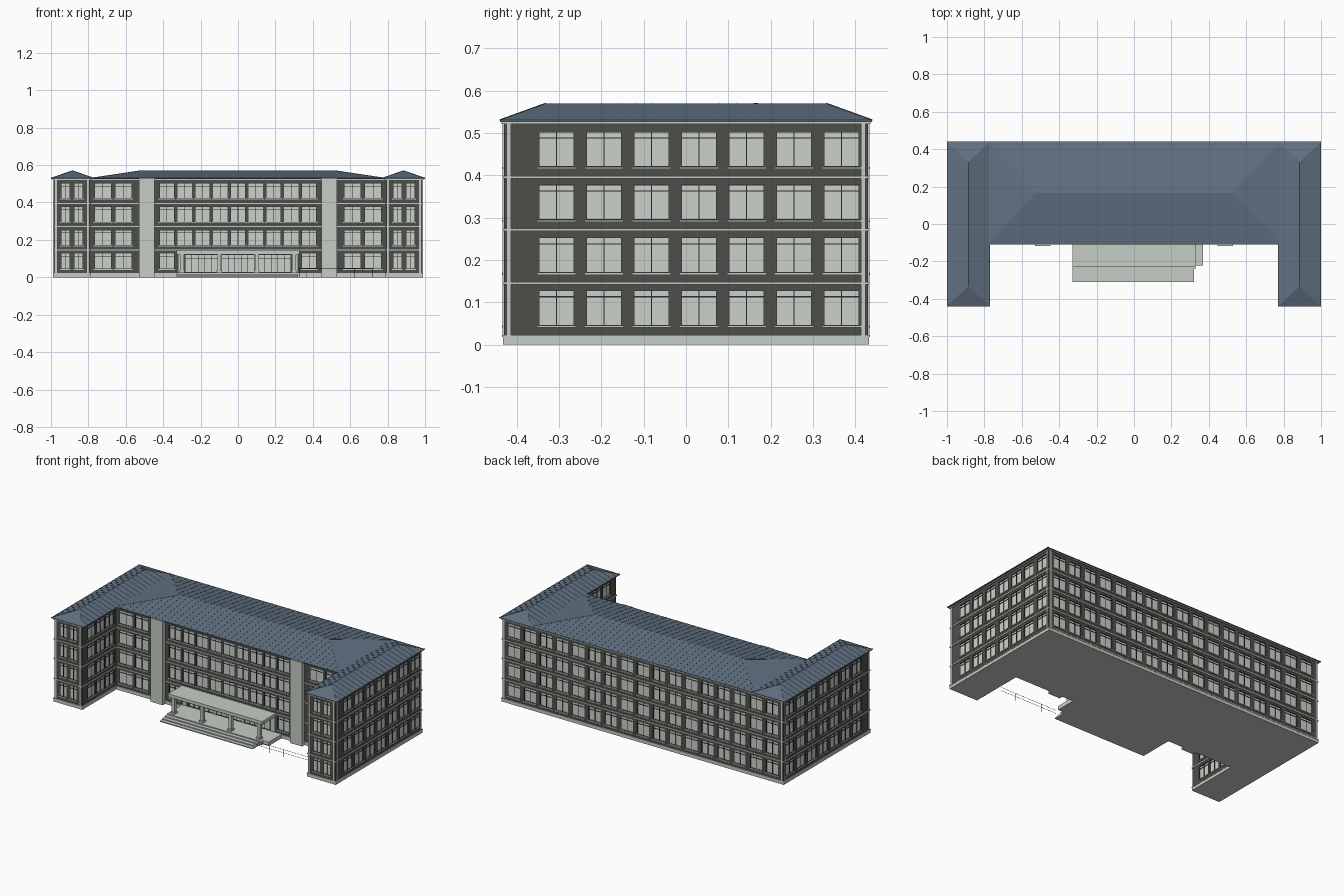
import bpy, bmesh
from mathutils import Vector

if "Cube" in bpy.data.objects:
    bpy.data.objects.remove(bpy.data.objects["Cube"])

Z = Vector((0, 0, 1))


def mat(name, rgb):
    m = bpy.data.materials.new(name)
    m.diffuse_color = (*rgb, 1)
    m.use_nodes = True
    m.node_tree.nodes["Principled BSDF"].inputs["Base Color"].default_value = m.diffuse_color
    return m


SLATE = mat("slate_blue", (0.118, 0.163, 0.220))
WALL = mat("dark_wall", (0.076, 0.076, 0.067))
TRIM = mat("pale_trim", (0.56, 0.61, 0.56))
GLASS = mat("pale_glass", (0.60, 0.64, 0.60))
FRAME = mat("black_frame", (0.022, 0.024, 0.023))


class Part:
    """Collects faces for one named object with one colour."""
    def __init__(self, name, material):
        self.name, self.material, self.bm = name, material, bmesh.new()

    def face(self, pts):
        self.bm.faces.new([self.bm.verts.new(p) for p in pts])

    def hexa(self, a, b):
        """Solid between two matching quads."""
        self.face(a[::-1])
        self.face(b)
        for i in range(4):
            j = (i + 1) % 4
            self.face([a[i], a[j], b[j], b[i]])

    def beam(self, p, q, w, h):
        """Thin bar from p to q, used for roof seams and rails."""
        p, q = Vector(p), Vector(q)
        d = (q - p).normalized()
        s = d.cross(Z if abs(d.z) < 0.9 else Vector((1, 0, 0))).normalized()
        n = s.cross(d)
        ring = lambda c: [c + s * a * w / 2 + n * b * h / 2
                          for a, b in ((-1, -1), (1, -1), (1, 1), (-1, 1))]
        self.hexa(ring(p), ring(q))

    def done(self):
        bm = self.bm
        bmesh.ops.remove_doubles(bm, verts=bm.verts, dist=1e-6)
        if self.name not in ("walls", "window_glass", "underside"):
            bmesh.ops.recalc_face_normals(bm, faces=bm.faces)
        me = bpy.data.meshes.new(self.name)
        bm.to_mesh(me)
        bm.free()
        me.materials.append(self.material)
        bpy.context.collection.objects.link(bpy.data.objects.new(self.name, me))


class Plane:
    """Upright working plane: u along the wall, z up, d outward."""
    def __init__(self, a, b):
        self.o = Vector((*a, 0))
        v = Vector((*b, 0)) - self.o
        self.len, self.u = v.length, v.normalized()
        self.n = self.u.cross(Z)

    def at(self, u, z, d=0):
        return self.o + self.u * u + Z * z + self.n * d

    def quad(self, u0, u1, z0, z1, d):
        return [self.at(u0, z0, d), self.at(u1, z0, d), self.at(u1, z1, d), self.at(u0, z1, d)]

    def box(self, part, u0, u1, z0, z1, d0, d1):
        part.hexa(self.quad(u0, u1, z0, z1, d0), self.quad(u0, u1, z0, z1, d1))


walls, glass = Part("walls", WALL), Part("window_glass", GLASS)
frames, sills = Part("window_frames", FRAME), Part("window_sills", TRIM)
bands, plinth = Part("floor_bands", TRIM), Part("plinth", TRIM)
corners, underside = Part("corner_strips", TRIM), Part("underside", TRIM)
TOP, DEEP = 0.528, -0.005
FLOORS = [0.045 + 0.125 * i for i in range(4)]


def window(pl, u0, u1, z0, z1, mullions, transom, sill=True):
    """Recessed glass with reveals, frame bars and sill."""
    c = [(u0, z0), (u1, z0), (u1, z1), (u0, z1)]
    for i in range(4):
        a, b = c[i], c[(i + 1) % 4]
        walls.face([pl.at(*a), pl.at(*b), pl.at(*b, DEEP), pl.at(*a, DEEP)])
    glass.face(pl.quad(u0, u1, z0, z1, DEEP))
    t, f = 0.0015, DEEP + 0.003
    for a, b in ((u0, u0 + t), (u1 - t, u1)):
        pl.box(frames, a, b, z0, z1, DEEP, f)
    for a, b in ((z0, z0 + t), (z1 - t, z1)):
        pl.box(frames, u0, u1, a, b, DEEP, f)
    for m in mullions:
        x = u0 + (u1 - u0) * m
        pl.box(frames, x - 0.0014, x + 0.0014, z0, z1, DEEP, f)
    zt = z0 + (z1 - z0) * transom
    pl.box(frames, u0, u1, zt - 0.0014, zt + 0.0014, DEEP, f)
    if sill:
        pl.box(sills, u0 - 0.005, u1 + 0.005, z0 - 0.005, z0, DEEP, 0.005)


def facade(pl, cols, doors=()):
    """Wall sheet with openings cut on a grid, plus bands and plinth."""
    holes = []
    for u, w in cols:
        for k, z in enumerate(FLOORS):
            if k == 0 and any(a - 0.03 < u < b + 0.03 for a, b in doors):
                continue
            holes.append((u - w / 2, u + w / 2, z, z + 0.083))
            window(pl, *holes[-1], (0.5,), 0.82)
    for a, b in doors:
        holes.append((a, b, 0.026, 0.122))
        window(pl, *holes[-1], (0.2, 0.4, 0.6, 0.8), 0.78, False)
    us = sorted({0, pl.len, *(h[0] for h in holes), *(h[1] for h in holes)})
    zs = sorted({0, TOP, *(h[2] for h in holes), *(h[3] for h in holes)})
    for a, b in zip(us, us[1:]):
        for c, d in zip(zs, zs[1:]):
            u, z = (a + b) / 2, (c + d) / 2
            if not any(h[0] < u < h[1] and h[2] < z < h[3] for h in holes):
                walls.face(pl.quad(a, b, c, d, 0))
    for z in (0.145, 0.271, 0.395):
        pl.box(bands, -0.004, pl.len + 0.004, z - 0.003, z + 0.003, -0.002, 0.004)
    pl.box(bands, -0.006, pl.len + 0.006, 0.521, TOP, -0.002, 0.006)
    pl.box(plinth, -0.003, pl.len + 0.003, 0, 0.018, -0.002, 0.003)
    pl.box(plinth, -0.005, pl.len + 0.005, 0.018, 0.023, -0.002, 0.005)


# Footprint walked anticlockwise, one facade per edge
FOOT = [(-.985, -.43), (-.79, -.43), (-.79, -.09), (.79, -.09),
        (.79, -.43), (.985, -.43), (.985, .43), (-.985, .43)]
planes = [Plane(FOOT[i], FOOT[(i + 1) % 8]) for i in range(8)]
wing = [(0.0625, 0.046), (0.1325, 0.046)]
inner = [(0.095 + 0.092 * i, 0.077) for i in range(3)]
side = [(0.124 + 0.1123 * i, 0.083) for i in range(7)]
centre = [(0.79 + 0.095 * i, 0.079) for i in range(-4, 5)]
centre += [(0.79 + s * x, 0.09) for s in (-1, 1) for x in (0.612, 0.722)]
back = [(0.985 + 0.113 * i, 0.083) for i in range(-8, 9)]
flip = lambda cols, length: [(length - u, w) for u, w in cols]
doors = [(0.79 + c - 0.088, 0.79 + c + 0.088) for c in (-0.195, 0, 0.195)]
layout = [wing, inner, centre, flip(inner, 0.34), wing, side, back, flip(side, 0.86)]
for i, (pl, cols) in enumerate(zip(planes, layout)):
    facade(pl, cols, doors if i == 2 else ())
    if i in (0, 4, 5, 6, 7):
        for u in (0.006, pl.len - 0.017):
            pl.box(corners, u, u + 0.011, 0.02, TOP, -0.002, 0.004)
underside.face([Vector((x, y, 0)) for x, y in FOOT[::-1]])

# Broad pale piers on the centre front, and pale door surrounds
front = Plane((0, 0), (1, 0))   # u = x, d = -y
piers = Part("front_piers", TRIM)
for s in (-1, 1):
    front.box(piers, s * 0.488 - 0.042, s * 0.488 + 0.042, 0, 0.53, 0.085, 0.117)
surround = Part("door_surrounds", TRIM)
for x, w in ((-0.307, 0.024), (-0.0975, 0.019), (0.0975, 0.019), (0.307, 0.024)):
    front.box(surround, x - w / 2, x + w / 2, 0.025, 0.127, 0.088, 0.093)

# Hipped roofs with eaves, hip caps and standing seams
EAVE, RIDGE = 0.531, 0.57
seams = Part("roof_seams", SLATE)


def hip_roof(name, x0, x1, y0, y1, r0, r1, step):
    part = Part(name, SLATE)
    c = [Vector((x, y, EAVE)) for x, y in ((x0, y0), (x1, y0), (x1, y1), (x0, y1))]
    low = [p - Z * 0.005 for p in c]
    a, b = Vector((*r0, RIDGE)), Vector((*r1, RIDGE))
    part.face(low[::-1])
    for i in range(4):
        j = (i + 1) % 4
        part.face([low[i], low[j], c[j], c[i]])
    along_x = abs(b.x - a.x) > abs(b.y - a.y)
    ends = [a, b, b, a] if along_x else [a, a, b, b]
    for i in range(4):
        j = (i + 1) % 4
        part.face([c[i], c[j], ends[j]] + ([ends[i]] if ends[i] != ends[j] else []))
        seams.beam(c[i], ends[i], 0.003, 0.002)
    k = 0 if along_x else 1
    lo, hi = c[0][k], c[2][k]
    for n in range(1, int((hi - lo) / step)):
        v = lo + n * step
        t = min(1, (v - lo) / (a[k] - lo), (hi - v) / (hi - b[k]))
        for edge in (c[0][1 - k], c[2][1 - k]):
            top = edge + (a[1 - k] - edge) * t
            p, q = Vector((v, edge, EAVE)), Vector((v, top, EAVE + (RIDGE - EAVE) * t))
            if k:
                p.x, p.y, q.x, q.y = p.y, p.x, q.y, q.x
            seams.beam(p, q, 0.0008, 0.002)
    part.done()


hip_roof("main_roof", -0.785, 0.785, -0.11, 0.44, (-0.525, 0.165), (0.525, 0.165), 0.04)
for s, n in ((-1, "left"), (1, "right")):
    hip_roof(n + "_wing_roof", s * 0.885 - 0.115, s * 0.885 + 0.115, -0.44, 0.44,
             (s * 0.885, -0.332), (s * 0.885, 0.332), 0.04)

# Entrance porch: landing, steps, columns and canopy
porch, canopy = Part("porch_steps", TRIM), Part("porch_canopy", TRIM)
front.box(porch, -0.33, 0.33, 0, 0.025, 0.085, 0.24)
front.box(porch, 0.33, 0.37, 0, 0.025, 0.085, 0.222)
for d, z in ((0.263, 0.019), (0.287, 0.012), (0.31, 0.006)):
    front.box(porch, -0.33, 0.32, 0, z, 0.235, d)
front.box(canopy, -0.33, 0.33, 0.127, 0.147, 0.085, 0.23)
front.box(canopy, -0.325, 0.325, 0.121, 0.127, 0.2, 0.222)
columns = Part("porch_columns", TRIM)
for x in (-0.3, -0.1, 0.1, 0.3):
    front.box(columns, x - 0.010, x + 0.010, 0.025, 0.127, 0.202, 0.222)
    front.box(columns, x - 0.014, x + 0.014, 0.025, 0.036, 0.198, 0.226)

# Thin handrail beside the steps
rail = Part("handrail", FRAME)
for z in (0.028, 0.048):
    rail.beam((0.32, -0.297, z), (0.72, -0.297, z), 0.0012, 0.0012)
for i in range(5):
    x = 0.33 + 0.097 * i
    rail.beam((x, -0.297, 0), (x, -0.297, 0.048), 0.0012, 0.0012)

for p in (walls, glass, frames, sills, bands, plinth, corners, underside, piers,
          surround, seams, porch, canopy, columns, rail):
    p.done()
